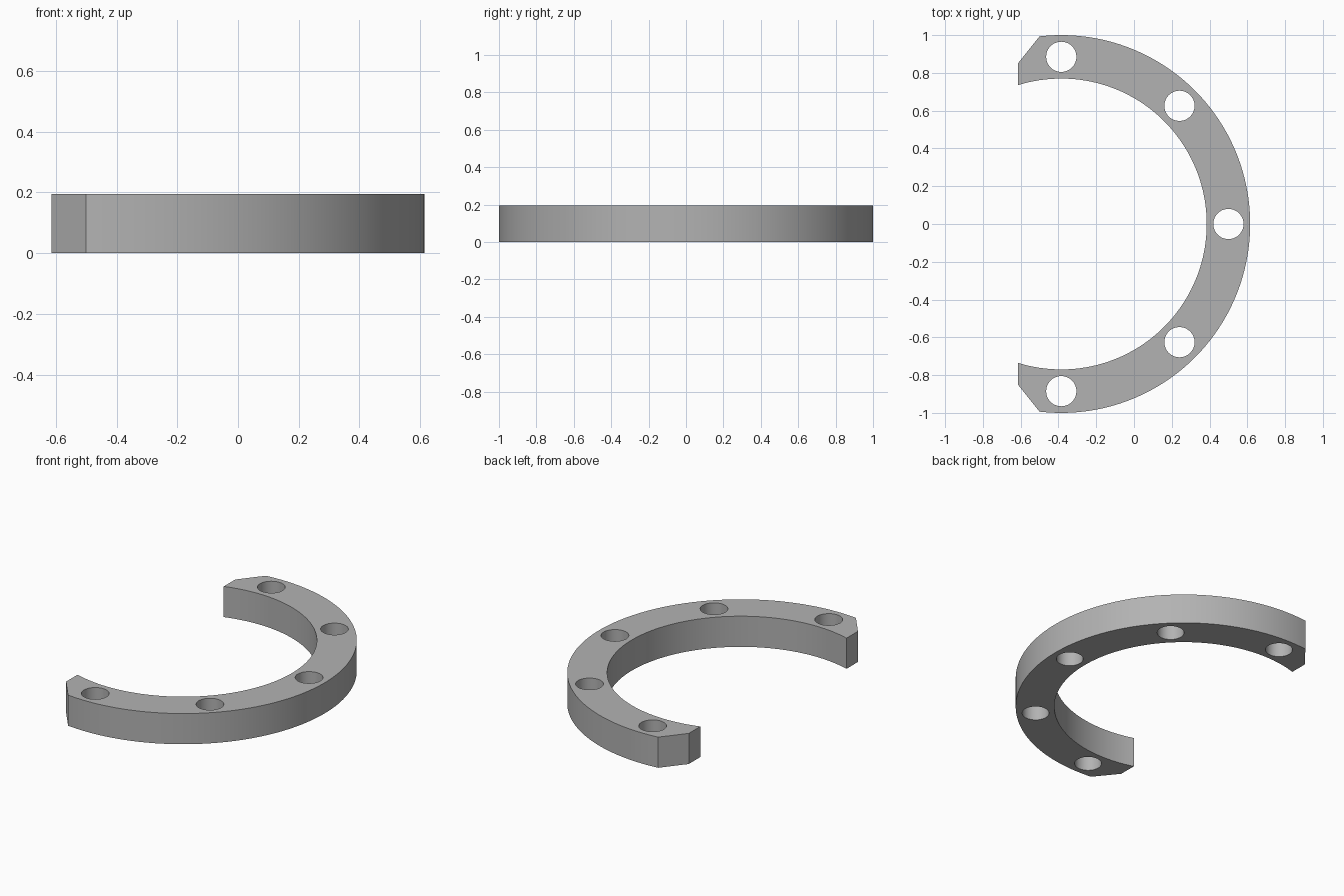
import bpy, bmesh, math

if "Cube" in bpy.data.objects:
    bpy.data.objects.remove(bpy.data.objects["Cube"])

CX, R_OUT, R_IN, H = -0.385, 1.0, 0.77, 0.195   # ring centre x, radii, height
R_BOLT, R_HOLE = 0.885, 0.08                    # bolt circle and hole radius
X_END = -0.615                                  # flat cut at the ring ends

grey = bpy.data.materials.new("grey metal")
grey.diffuse_color = (0.45, 0.45, 0.45, 1)
grey.use_nodes = True
grey.node_tree.nodes["Principled BSDF"].inputs["Base Color"].default_value = grey.diffuse_color


def prism(name, points, z0, z1):
    """Extrude a closed outline from z0 to z1."""
    bm = bmesh.new()
    face = bm.faces.new([bm.verts.new((x, y, z0)) for x, y in points])
    ext = bmesh.ops.extrude_face_region(bm, geom=[face])
    verts = [v for v in ext["geom"] if isinstance(v, bmesh.types.BMVert)]
    bmesh.ops.translate(bm, verts=verts, vec=(0, 0, z1 - z0))
    bmesh.ops.recalc_face_normals(bm, faces=bm.faces[:])
    mesh = bpy.data.meshes.new(name)
    bm.to_mesh(mesh)
    bm.free()
    mesh.materials.append(grey)
    obj = bpy.data.objects.new(name, mesh)
    bpy.context.collection.objects.link(obj)
    return obj


def arc(radius, a0, a1, n, cx=CX, cy=0.0):
    return [(cx + radius * math.cos(a0 + (a1 - a0) * i / n),
             cy + radius * math.sin(a0 + (a1 - a0) * i / n)) for i in range(n + 1)]


# Half ring with flat ends and chamfered outer corners
a_out = math.acos((-0.5 - CX) / R_OUT)
a_in = math.acos((X_END - CX) / R_IN)
outline = (arc(R_OUT, -a_out, a_out, 96) + [(X_END, 0.85)]
           + arc(R_IN, a_in, -a_in, 96) + [(X_END, -0.85)])
ring = prism("half_ring", outline, 0, H)

# Five through holes on the bolt circle
for i in range(-2, 3):
    a = i * math.pi / 4
    circle = arc(R_HOLE, 0, math.tau, 48, CX + R_BOLT * math.cos(a), R_BOLT * math.sin(a))[:-1]
    cutter = prism("hole_cutter", circle, -0.1, H + 0.1)
    cutter.hide_render = True
    cutter.hide_set(True)
    mod = ring.modifiers.new("hole", 'BOOLEAN')
    mod.operation, mod.solver, mod.object = 'DIFFERENCE', 'EXACT', cutter

# Apply the cuts, remove the cutters and smooth the curved walls
bpy.context.view_layer.objects.active = ring
ring.select_set(True)
for mod in list(ring.modifiers):
    cutter = mod.object
    bpy.ops.object.modifier_apply(modifier=mod.name)
    bpy.data.objects.remove(cutter)
bpy.ops.object.shade_smooth_by_angle(angle=math.radians(30))
